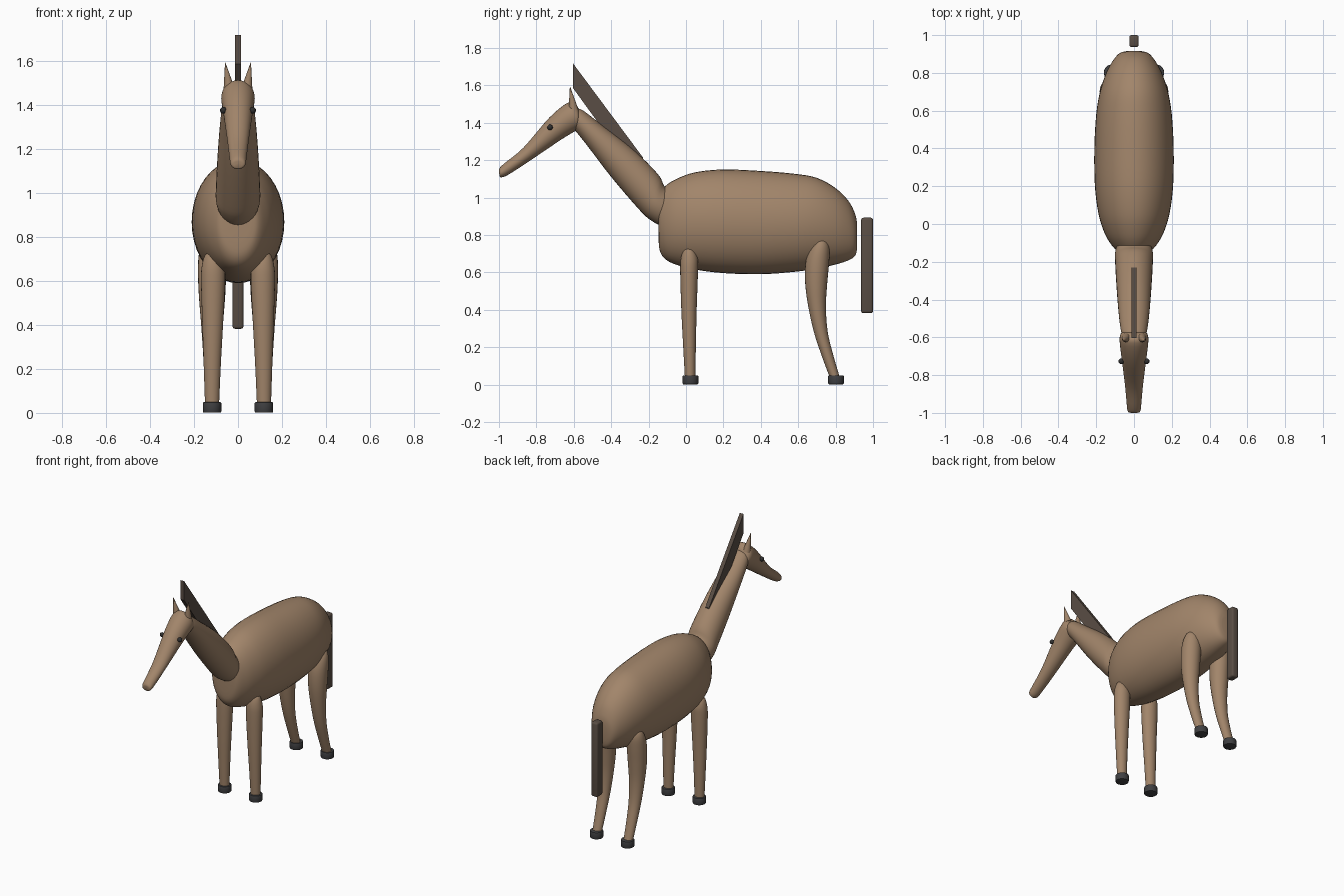
import bpy, bmesh
from math import sin, cos, pi
from mathutils import Vector

if "Cube" in bpy.data.objects:
    bpy.data.objects.remove(bpy.data.objects["Cube"])


def material(name, rgb):
    m = bpy.data.materials.new(name)
    m.diffuse_color = (*rgb, 1)
    m.use_nodes = True
    m.node_tree.nodes["Principled BSDF"].inputs["Base Color"].default_value = m.diffuse_color
    return m


COAT = material("coat", (0.36, 0.235, 0.145))
HAIR = material("hair", (0.10, 0.075, 0.058))
HOOF = material("hoof", (0.05, 0.05, 0.053))
EYE = material("eye", (0.03, 0.03, 0.03))


def finish(name, bm, mat, angle=40):
    bmesh.ops.recalc_face_normals(bm, faces=bm.faces)
    me = bpy.data.meshes.new(name)
    bm.to_mesh(me)
    bm.free()
    me.materials.append(mat)
    ob = bpy.data.objects.new(name, me)
    bpy.context.collection.objects.link(ob)
    bpy.ops.object.select_all(action='DESELECT')
    ob.select_set(True)
    bpy.context.view_layer.objects.active = ob
    bpy.ops.object.shade_smooth_by_angle(angle=angle * pi / 180)
    return ob


def catmull(a, b, c, d, t):
    return [0.5 * (2 * q + (r - p) * t + (2 * p - 5 * q + 4 * r - s) * t * t
                   + (3 * q - p - 3 * r + s) * t ** 3) for p, q, r, s in zip(a, b, c, d)]


def loft(name, secs, x=0.0, sides=32, steps=4):
    """Skin ellipses given as side-view edge pairs: y1, z1, y2, z2, half width, x shift."""
    secs = [tuple(s) + (0,) * (6 - len(s)) for s in secs]
    ext = [secs[0]] + secs + [secs[-1]]
    rows = [catmull(*ext[i:i + 4], k / steps)
            for i in range(len(secs) - 1) for k in range(steps)] + [secs[-1]]
    bm = bmesh.new()
    rings = []
    for y1, z1, y2, z2, w, dx in rows:
        c = Vector((x + dx * (1 if x >= 0 else -1), (y1 + y2) / 2, (z1 + z2) / 2))
        v = Vector((0, (y2 - y1) / 2, (z2 - z1) / 2))
        rings.append([bm.verts.new(c + v * cos(2 * pi * i / sides)
                                   + Vector((w * sin(2 * pi * i / sides), 0, 0)))
                      for i in range(sides)])
    for a, b in zip(rings, rings[1:]):
        for i in range(sides):
            j = (i + 1) % sides
            bm.faces.new((a[i], a[j], b[j], b[i]))
    bm.faces.new(rings[0])
    bm.faces.new(rings[-1])
    return finish(name, bm, COAT, 60)


# Barrel of the body: y, bottom, top, half width
body = [(-0.147, 0.78, 0.97, 0.06), (-0.14, 0.715, 1.025, 0.09), (-0.11, 0.67, 1.062, 0.12),
        (-0.05, 0.64, 1.10, 0.155), (0.05, 0.615, 1.135, 0.187), (0.2, 0.596, 1.15, 0.207),
        (0.4, 0.59, 1.142, 0.21), (0.58, 0.603, 1.127, 0.20), (0.7, 0.62, 1.105, 0.18),
        (0.8, 0.642, 1.05, 0.147), (0.87, 0.665, 0.98, 0.108), (0.905, 0.69, 0.91, 0.075),
        (0.915, 0.73, 0.86, 0.04)]
loft("body", [(y, lo, y, hi, w) for y, lo, hi, w in body], sides=40)

# Neck, from inside the chest to the head
loft("neck", [(-0.06, 0.86, -0.03, 0.95, 0.05), (-0.13, 0.85, -0.07, 1.02, 0.085),
              (-0.19, 0.88, -0.115, 1.06, 0.10), (-0.25, 0.935, -0.15, 1.125, 0.10),
              (-0.40, 1.11, -0.28, 1.255, 0.092), (-0.53, 1.28, -0.44, 1.38, 0.08),
              (-0.61, 1.38, -0.55, 1.465, 0.066), (-0.63, 1.41, -0.585, 1.475, 0.05)])

# Head, from poll to muzzle
loft("head", [(-0.577, 1.39, -0.572, 1.445, 0.04), (-0.578, 1.368, -0.572, 1.47, 0.064),
              (-0.588, 1.358, -0.59, 1.498, 0.073), (-0.61, 1.345, -0.63, 1.508, 0.076),
              (-0.67, 1.308, -0.73, 1.428, 0.067), (-0.83, 1.20, -0.87, 1.266, 0.048),
              (-0.945, 1.125, -0.972, 1.182, 0.038), (-0.985, 1.108, -0.998, 1.155, 0.033),
              (-0.997, 1.113, -1.0, 1.138, 0.018)])

# Mane: upright thin slab rising from the neck
bm = bmesh.new()
side = [(-0.604, 1.717), (-0.604, 1.585), (-0.23, 1.07), (-0.23, 1.214)]
f = bm.faces.new([bm.verts.new((-0.014, y, z)) for y, z in side])
new = bmesh.ops.extrude_face_region(bm, geom=[f])["geom"]
bmesh.ops.translate(bm, vec=(0.028, 0, 0), verts=[g for g in new if isinstance(g, bmesh.types.BMVert)])
finish("mane", bm, HAIR, 30)

# Tail: bevelled hanging bar
bm = bmesh.new()
bmesh.ops.create_cube(bm, size=1)
for v in bm.verts:
    v.co = Vector((v.co.x * 0.05, 0.968 + v.co.y * 0.064, 0.637 + v.co.z * 0.51))
bmesh.ops.bevel(bm, geom=bm.edges[:], offset=0.012, segments=3, profile=0.5, affect='EDGES')
finish("tail", bm, HAIR)

# Leg side profiles
FRONT = [(0.0, 0.73, 0.03, 0.73, 0.02), (-0.015, 0.715, 0.048, 0.715, 0.038),
         (-0.028, 0.67, 0.064, 0.67, 0.051), (-0.031, 0.6, 0.064, 0.6, 0.055),
         (-0.025, 0.4, 0.057, 0.4, 0.047, 0.002), (-0.016, 0.22, 0.053, 0.22, 0.039, 0.004),
         (-0.006, 0.04, 0.05, 0.04, 0.032, 0.005)]
HIND = [(0.705, 0.778, 0.738, 0.778, 0.02), (0.683, 0.762, 0.757, 0.765, 0.045),
        (0.656, 0.715, 0.768, 0.725, 0.06), (0.638, 0.64, 0.765, 0.65, 0.064),
        (0.638, 0.53, 0.755, 0.54, 0.06), (0.657, 0.4, 0.748, 0.415, 0.05),
        (0.687, 0.27, 0.758, 0.28, 0.041), (0.727, 0.15, 0.788, 0.155, 0.035),
        (0.768, 0.04, 0.822, 0.04, 0.031)]

for s, label in ((-1, "left"), (1, "right")):
    # Legs and hooves
    for kind, prof, x, hy in (("front", FRONT, 0.113, 0.024), ("hind", HIND, 0.118, 0.802)):
        loft(f"{kind}_leg_{label}", prof, x * s, sides=24)
        bm = bmesh.new()
        bmesh.ops.create_cone(bm, cap_ends=True, segments=24, radius1=0.042, radius2=0.042, depth=0.048)
        rims = [e for e in bm.edges if abs(e.verts[0].co.z - e.verts[1].co.z) < 1e-5]
        bmesh.ops.bevel(bm, geom=rims, offset=0.005, segments=2, profile=0.5, affect='EDGES')
        bmesh.ops.translate(bm, vec=(0.118 * s, hy, 0.025), verts=bm.verts)
        finish(f"{kind}_hoof_{label}", bm, HOOF)
    # Ear
    base, tip = Vector((0.04 * s, -0.602, 1.47)), Vector((0.058 * s, -0.62, 1.592))
    bm = bmesh.new()
    bmesh.ops.create_cone(bm, cap_ends=True, segments=16, radius1=0.026, radius2=0.001,
                          depth=(tip - base).length)
    bmesh.ops.rotate(bm, matrix=(tip - base).to_track_quat('Z', 'Y').to_matrix(), verts=bm.verts)
    bmesh.ops.translate(bm, vec=(base + tip) / 2, verts=bm.verts)
    finish(f"ear_{label}", bm, COAT, 60)
    # Eye
    bm = bmesh.new()
    bmesh.ops.create_uvsphere(bm, u_segments=16, v_segments=10, radius=0.015)
    bmesh.ops.translate(bm, vec=(0.067 * s, -0.727, 1.375), verts=bm.verts)
    finish(f"eye_{label}", bm, EYE)
